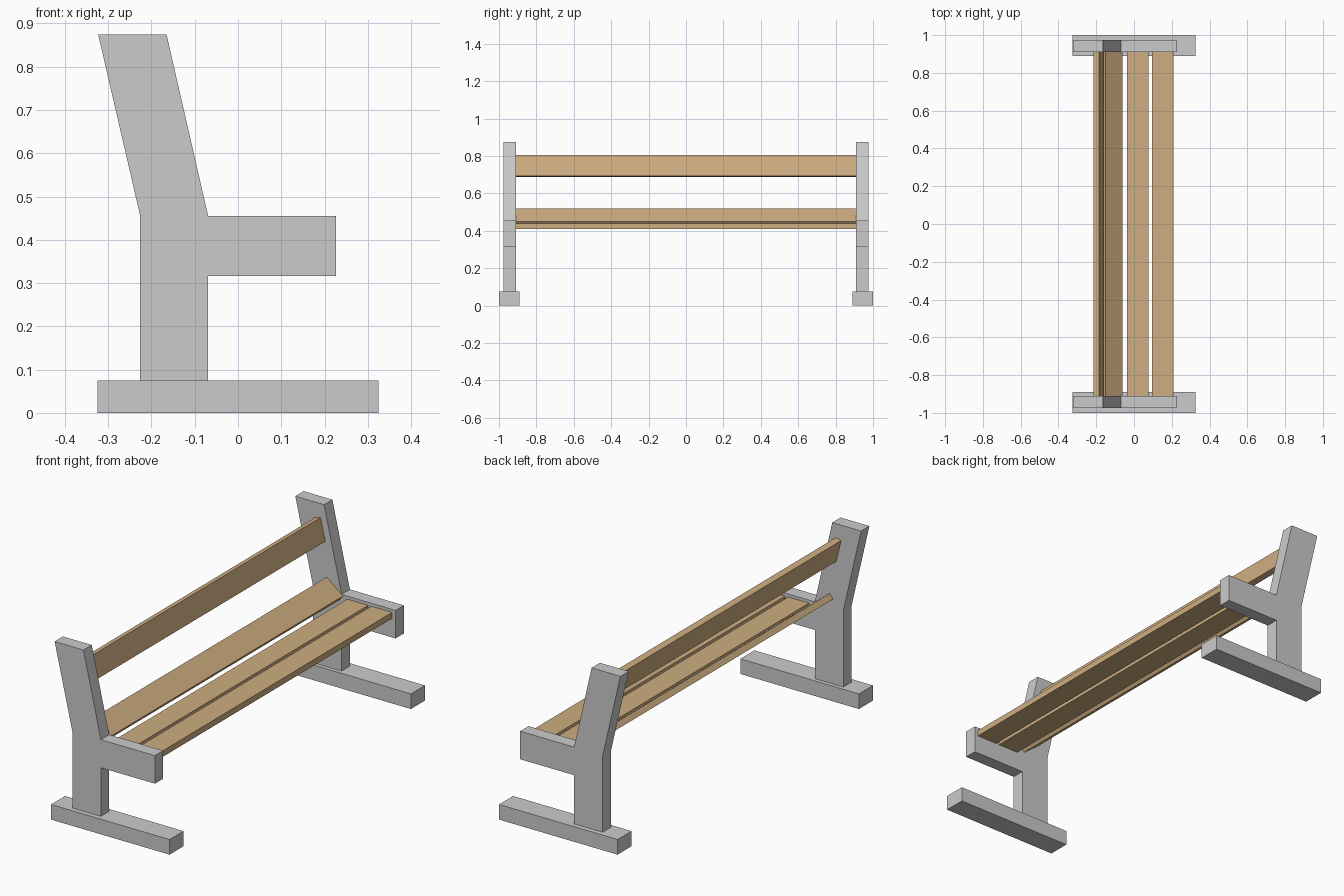
import bpy
from math import cos, sin, radians

if "Cube" in bpy.data.objects:
    bpy.data.objects.remove(bpy.data.objects["Cube"])

wood = bpy.data.materials.new("wood")
wood.diffuse_color = (0.62, 0.42, 0.22, 1)
wood.use_nodes = True
wood.node_tree.nodes["Principled BSDF"].inputs["Base Color"].default_value = wood.diffuse_color


def extrude_profile(name, profile, y0, y1, material=None):
    """Prism: an (x, z) outline, counter-clockwise seen from -y, swept from y0 to y1."""
    n = len(profile)
    verts = [(x, y, z) for y in (y0, y1) for x, z in profile]
    faces = [tuple(range(n)), tuple(reversed(range(n, 2 * n)))]
    faces += [(i, i + n, (i + 1) % n + n, (i + 1) % n) for i in range(n)]
    mesh = bpy.data.meshes.new(name)
    mesh.from_pydata(verts, [], faces)
    obj = bpy.data.objects.new(name, mesh)
    bpy.context.collection.objects.link(obj)
    if material:
        mesh.materials.append(material)
    return obj


def slat(name, x, z, angle, width=0.114, thick=0.03):
    """Board whose upper front edge is at (x, z), rising backwards by angle."""
    a = radians(angle)
    ux, uz = -cos(a) * width, sin(a) * width
    tx, tz = -sin(a) * thick, -cos(a) * thick
    profile = [(x, z), (x + ux, z + uz),
               (x + ux + tx, z + uz + tz), (x + tx, z + tz)]
    return extrude_profile(name, profile, -0.91, 0.91, wood)


# End supports: foot bar, and post with seat arm and leaning back
foot = [(-0.325, 0), (0.325, 0), (0.325, 0.075), (-0.325, 0.075)]
frame = [(-0.226, 0.075), (-0.069, 0.075), (-0.069, 0.316), (0.227, 0.316),
         (0.227, 0.455), (-0.069, 0.455), (-0.165, 0.874), (-0.323, 0.874),
         (-0.226, 0.455)]
for side, s in (("left", -1), ("right", 1)):
    for part, profile, inner, outer in (("foot", foot, 0.89, 1.0),
                                        ("end_frame", frame, 0.91, 0.975)):
        y0, y1 = sorted((s * inner, s * outer))
        extrude_profile(f"{side}_{part}", profile, y0, y1)

# Seat slats
slat("front_seat_slat", 0.208, 0.44, 0)
slat("middle_seat_slat", 0.077, 0.44, 0)
slat("rear_tilted_slat", -0.061, 0.449, 38)

# Backrest slat, parallel to the leaning posts
slat("backrest_slat", -0.158, 0.694, 76.5)
